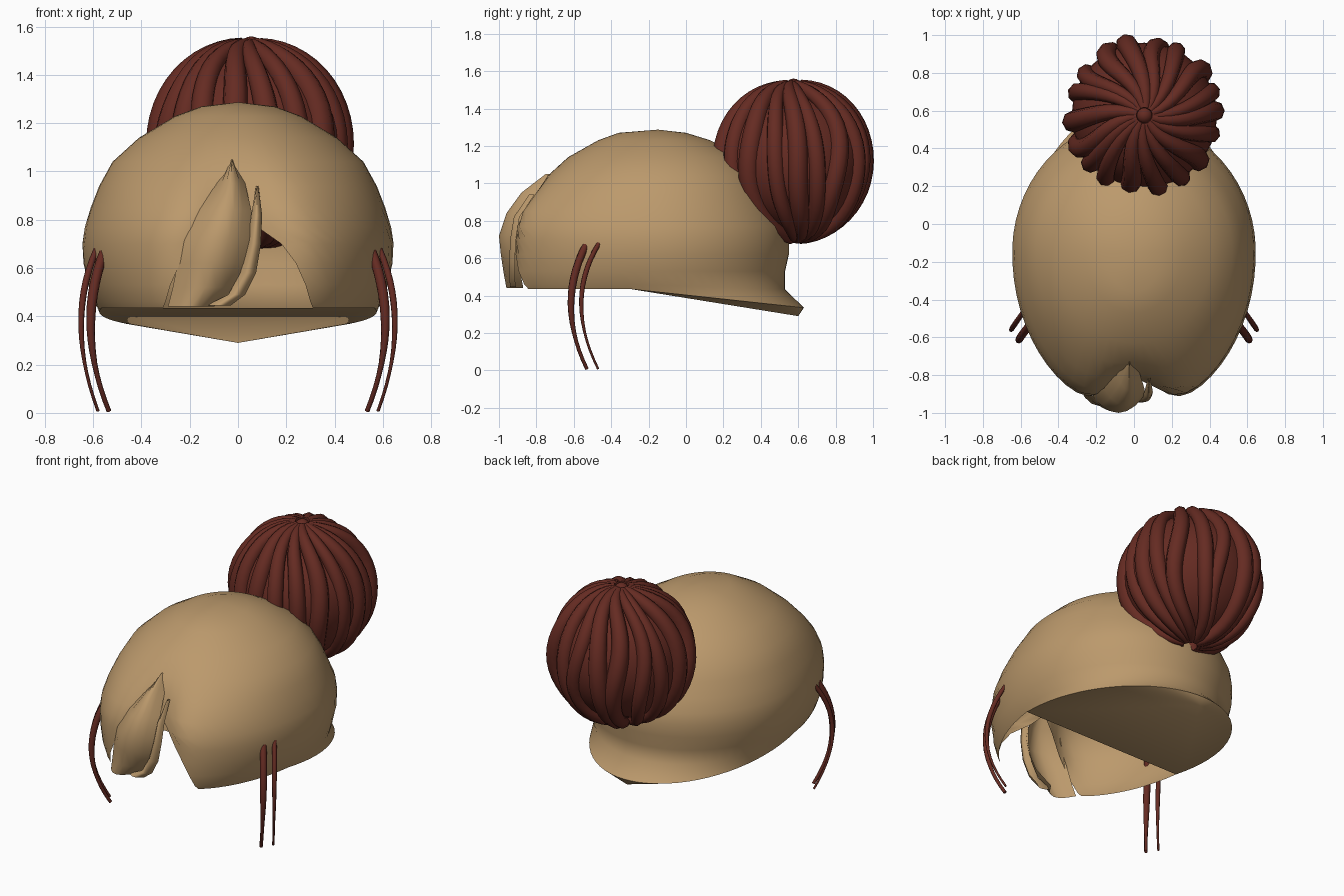
import bpy, bmesh, math, random
from mathutils import Vector

random.seed(4)
if "Cube" in bpy.data.objects:
    bpy.data.objects.remove(bpy.data.objects["Cube"], do_unlink=True)


def material(name, rgb):
    m = bpy.data.materials.new(name)
    m.use_nodes = True
    m.diffuse_color = (*rgb, 1)
    m.node_tree.nodes["Principled BSDF"].inputs["Base Color"].default_value = (*rgb, 1)
    return m


TAN = material("tan_hair", (0.50, 0.32, 0.15))
BROWN = material("dark_red_brown_hair", (0.13, 0.024, 0.016))


def finish(ob, mat, angle=50):
    ob.data.materials.append(mat)
    bpy.ops.object.select_all(action='DESELECT')
    ob.select_set(True)
    bpy.context.view_layer.objects.active = ob
    if ob.type == 'CURVE':
        bpy.ops.object.convert(target='MESH')
    bpy.ops.object.shade_smooth_by_angle(angle=math.radians(angle))


def from_bmesh(name, bm, mat):
    bmesh.ops.remove_doubles(bm, verts=bm.verts, dist=0.001)
    bmesh.ops.recalc_face_normals(bm, faces=bm.faces)
    me = bpy.data.meshes.new(name)
    bm.to_mesh(me)
    bm.free()
    ob = bpy.data.objects.new(name, me)
    bpy.context.collection.objects.link(ob)
    finish(ob, mat)


def tubes(name, paths, depth, mat):
    """Each path is a list of (point, radius factor)."""
    cu = bpy.data.curves.new(name, 'CURVE')
    cu.dimensions = '3D'
    cu.bevel_depth = depth
    cu.bevel_resolution = 2
    cu.use_fill_caps = True
    for path in paths:
        sp = cu.splines.new('POLY')
        sp.points.add(len(path) - 1)
        for p, (co, r) in zip(sp.points, path):
            p.co = (*co, 1)
            p.radius = r
    ob = bpy.data.objects.new(name, cu)
    bpy.context.collection.objects.link(ob)
    finish(ob, mat)


def loft(bm, rows):
    rings = [[bm.verts.new(p) for p in row] for row in rows]
    for a, b in zip(rings, rings[1:]):
        for i in range(len(a) - 1):
            bm.faces.new((a[i], a[i + 1], b[i + 1], b[i]))
    return rings


# Hair cap: height, half width, front y, back y, front dent, parting half width, back drop
CY = -0.15
CAP = [
    (1.287, 0.0, CY, CY, 0, 0, 0),
    (1.27, 0.15, -0.36, 0.00, 0, 0, 0),
    (1.23, 0.26, -0.47, 0.13, 0, 0, 0),
    (1.14, 0.41, -0.63, 0.30, 0, 0, 0),
    (1.04, 0.52, -0.76, 0.40, 0.02, 0, 0),
    (0.94, 0.575, -0.87, 0.46, 0.08, 0, 0),
    (0.85, 0.61, -0.95, 0.50, 0.14, 0, 0),
    (0.77, 0.635, -0.99, 0.54, 0.18, 0.08, 0),
    (0.70, 0.645, -1.00, 0.55, 0.20, 0.18, 0),
    (0.62, 0.64, -1.00, 0.55, 0.20, 0.24, 0),
    (0.53, 0.62, -1.00, 0.53, 0.20, 0.28, 0),
    (0.46, 0.59, -0.99, 0.53, 0.18, 0.30, 0.03),
    (0.435, 0.575, -0.98, 0.63, 0.18, 0.31, 0.10),
]
STEPS = 56


def cap_row(z, w, front, back, dent, gap, drop):
    start = math.asin(gap / w) if w else 0
    row = []
    for i in range(STEPS + 1):
        t = start + (2 * math.pi - 2 * start) * i / STEPS
        x, c = w * math.sin(t), math.cos(t)
        y = CY - c * (CY - front) if c > 0 else CY - c * (back - CY)
        if c > 0:
            y += dent * math.exp(-(x / 0.17) ** 2)
        k = min(max((y + 0.3) / 0.93, 0), 1)
        row.append((x, y, z - drop * k))
    return row


bm = bmesh.new()
rim = loft(bm, [cap_row(*r) for r in CAP])[-1]
# Underside sheet closing the back of the cap, dipping to a small point at the nape
back_rim = [v for v in rim if v.co.y > -0.3]
dip = bm.verts.new((0, 0.6, 0.29))
for a, b in zip(back_rim, back_rim[1:]):
    bm.faces.new((a, b, dip))
bm.faces.new((back_rim[-1], back_rim[0], dip))
from_bmesh("hair_cap", bm, TAN)


# Fringe locks: rows of left x, right x, height, y, with a raised middle ridge
def lock(name, rows, bulge):
    bm = bmesh.new()
    pts = []
    for left, right, z, y in rows:
        row = []
        for i in range(7):
            s = i / 6
            row.append((left + (right - left) * s,
                        y + bulge * (2 * s - 1) ** 2, z))
        pts.append(row)
    loft(bm, pts)
    from_bmesh(name, bm, TAN)


lock("large_fringe_lock", [
    (-0.03, -0.02, 1.05, -0.75), (-0.09, 0.03, 0.95, -0.88),
    (-0.16, 0.055, 0.84, -0.96), (-0.22, 0.055, 0.72, -1.0),
    (-0.25, 0.04, 0.62, -0.99), (-0.27, 0.00, 0.52, -0.975),
    (-0.29, -0.10, 0.44, -0.96)], 0.09)
lock("small_fringe_lock", [
    (0.075, 0.085, 0.94, -0.84), (0.055, 0.10, 0.82, -0.92),
    (0.04, 0.095, 0.70, -0.94), (0.01, 0.075, 0.58, -0.945),
    (-0.04, 0.03, 0.49, -0.945), (-0.13, -0.03, 0.445, -0.94)], 0.03)

# Bun: solid core wrapped in twisted strands running from pole to pole
BUN = Vector((0.055, 0.575, 1.115))
bm = bmesh.new()
bmesh.ops.create_uvsphere(bm, u_segments=32, v_segments=20, radius=0.385)
for v in bm.verts:
    v.co = v.co * 1.0 + BUN
from_bmesh("bun_core", bm, BROWN)

strands = []
COUNT = 18
for n in range(COUNT):
    base = 2 * math.pi * n / COUNT + random.uniform(-0.07, 0.07)
    size = random.uniform(0.85, 1.1)
    swell = random.uniform(0.365, 0.39)
    sway = random.uniform(0.05, 0.25)
    path = []
    for i in range(25):
        s = i / 24
        polar = 0.1 + (math.pi - 0.2) * s
        a = base + 0.75 * s + sway * math.sin(2 * math.pi * s)
        ring = swell * math.sin(polar)
        offset = Vector((ring * math.cos(a), ring * math.sin(a), 0.415 * math.cos(polar)))
        path.append((BUN + offset, size * (0.4 + 0.6 * math.sin(polar))))
    strands.append(path)
tubes("bun_strands", strands, 0.055, BROWN)

# Small knot at the crown of the bun
bm = bmesh.new()
bmesh.ops.create_uvsphere(bm, u_segments=16, v_segments=8, radius=0.05)
for v in bm.verts:
    v.co = v.co * 0.9 + BUN + Vector((0, 0, 0.4))
from_bmesh("bun_knot", bm, BROWN)


# Loose side strands: a thick and a thin one bowing outwards on each side
def bowed(side, top, middle, end):
    top, middle, end = Vector(top), Vector(middle), Vector(end)
    handle = middle * 2 - (top + end) / 2
    path = []
    for i in range(15):
        s = i / 14
        p = top * (1 - s) ** 2 + handle * 2 * s * (1 - s) + end * s * s
        p.x *= side
        path.append((p, 0.7 + 0.5 * math.sin(math.pi * min(s + 0.25, 1)) - 0.15 * s))
    return path


for side, label in ((1, "left"), (-1, "right")):
    tubes(label + "_thick_strand",
          [bowed(side, (0.55, -0.53, 0.68), (0.61, -0.615, 0.35), (0.535, -0.53, 0.008))],
          0.018, BROWN)
    tubes(label + "_thin_strand",
          [bowed(side, (0.585, -0.465, 0.68), (0.65, -0.56, 0.36), (0.58, -0.47, 0.008))],
          0.012, BROWN)
